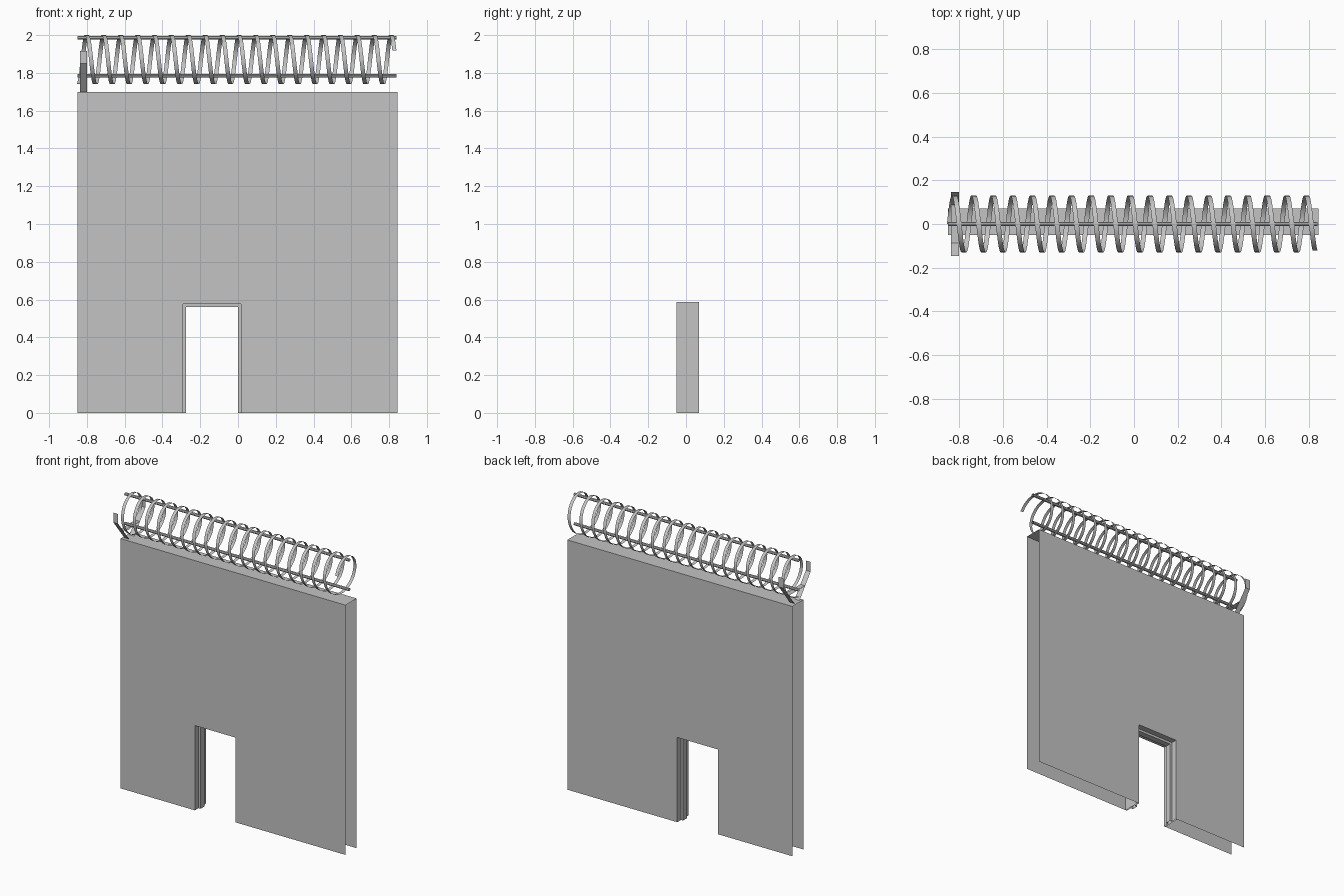
import bpy
import bmesh
import math

cube = bpy.data.objects.get("Cube")
if cube:
    bpy.data.objects.remove(cube)

grey = bpy.data.materials.new("plain grey")
grey.use_nodes = True
tone = (0.55, 0.55, 0.55, 1)
grey.diffuse_color = tone
grey.node_tree.nodes["Principled BSDF"].inputs["Base Color"].default_value = tone


def finish(name, bm):
    """Turn a bmesh into a named grey object."""
    mesh = bpy.data.meshes.new(name)
    bmesh.ops.remove_doubles(bm, verts=bm.verts, dist=0.0001)
    bm.to_mesh(mesh)
    bm.free()
    mesh.materials.append(grey)
    obj = bpy.data.objects.new(name, mesh)
    bpy.context.collection.objects.link(obj)
    return obj


def skin(bm, rows, closed=False):
    """Bridge successive rows of points with quads."""
    rows = [[bm.verts.new(p) for p in row] for row in rows]
    for a, b in zip(rows, rows[1:]):
        n = len(a)
        for i in range(n if closed else n - 1):
            j = (i + 1) % n
            bm.faces.new((a[i], a[j], b[j], b[i]))


def strip(bm, path, x0, x1):
    """Sweep a (y, z) path along x, open at the ends."""
    skin(bm, [[(x, y, z) for y, z in path] for x in (x0, x1)])


LEFT, RIGHT, HEIGHT = -0.85, 0.845, 1.70
FRONT, BACK = -0.05, 0.07
DOOR_L, DOOR_R, DOOR_H = -0.30, 0.027, 0.587

# Wall: two thin skins with a doorway, joined by the top, open at the ends
bm = bmesh.new()
outline = [(LEFT, 0), (DOOR_L, 0), (DOOR_L, DOOR_H), (DOOR_R, DOOR_H),
           (DOOR_R, 0), (RIGHT, 0), (RIGHT, HEIGHT), (LEFT, HEIGHT)]
for y in (FRONT, BACK):
    face = bm.faces.new([bm.verts.new((x, y, z)) for x, z in outline])
    if y == BACK:
        face.normal_flip()
strip(bm, [(FRONT, HEIGHT), (BACK, HEIGHT)], LEFT, RIGHT)
finish("wall", bm)

# Door frame: a stepped profile swept up, across and down
profile = [(0, FRONT), (0.01, FRONT), (0.01, -0.01), (0.026, -0.01),
           (0.026, 0.03), (0.01, 0.03), (0.01, BACK), (0, BACK)]
bm = bmesh.new()
skin(bm, [
    [(DOOR_L + d, y, 0) for d, y in profile],
    [(DOOR_L + d, y, DOOR_H - d) for d, y in profile],
    [(DOOR_R - d, y, DOOR_H - d) for d, y in profile],
    [(DOOR_R - d, y, 0) for d, y in profile],
], closed=True)
bmesh.ops.recalc_face_normals(bm, faces=bm.faces)
finish("door_frame", bm)

# Bracket: two bent flat arms and a cross strip
bm = bmesh.new()
for side in (-1, 1):
    strip(bm, [(side * 0.027, HEIGHT), (side * 0.146, 1.85),
               (side * 0.146, 1.917)], -0.836, -0.80)
strip(bm, [(-0.088, 1.777), (0.088, 1.777)], -0.836, -0.80)
finish("wire_bracket", bm)

# Straight wires along the coil, open at the ends
for name, z in (("upper_wire", 1.986), ("lower_wire", 1.785)):
    bm = bmesh.new()
    ring = [(0.01 * math.cos(i * math.pi / 4), z + 0.01 * math.sin(i * math.pi / 4))
            for i in range(9)]
    strip(bm, ring, LEFT, RIGHT - 0.005)
    finish(name, bm)

# Coil: flat ribbon wound around the wires
SEGMENTS, PITCH, RADIUS, WIDTH = 32, 0.0895, 0.13, 0.022
bm = bmesh.new()
rows = []
for i in range(-SEGMENTS // 2, int(18.2 * SEGMENTS) + 1):
    turn = i / SEGMENTS
    angle = turn * math.tau
    x = -0.80 + turn * PITCH
    y = -RADIUS * math.sin(angle)
    z = 1.87 + RADIUS * math.cos(angle)
    rows.append([(x - WIDTH / 2, y, z), (x + WIDTH / 2, y, z)])
skin(bm, rows)
coil = finish("coil_ribbon", bm)
for poly in coil.data.polygons:
    poly.use_smooth = True
